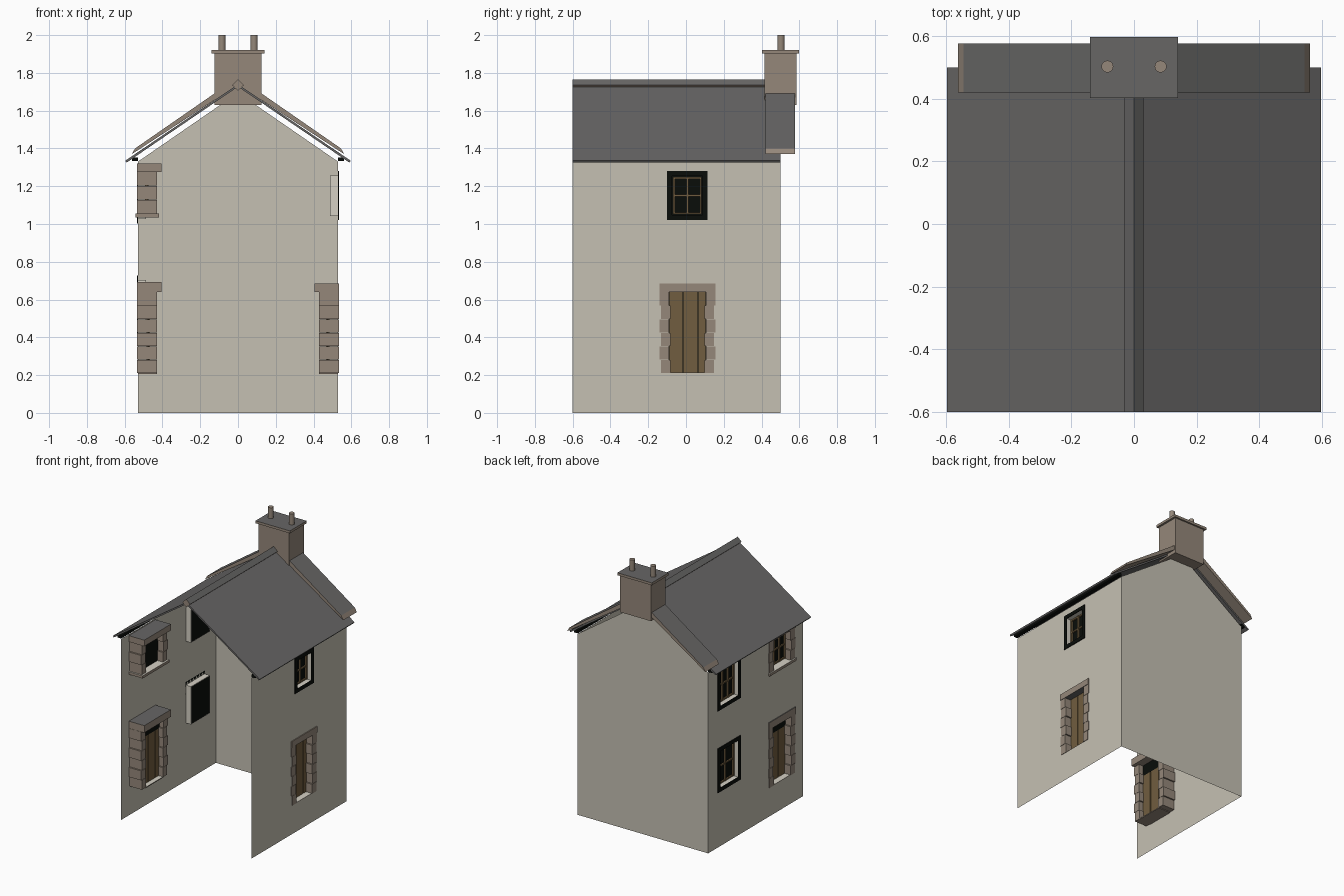
import bpy, bmesh, math
from mathutils import Vector

cube = bpy.data.objects.get("Cube")
if cube:
    bpy.data.objects.remove(cube, do_unlink=True)


def material(name, r, g, b):
    m = bpy.data.materials.new(name)
    m.use_nodes = True
    m.diffuse_color = (r, g, b, 1)
    bsdf = m.node_tree.nodes["Principled BSDF"]
    bsdf.inputs["Base Color"].default_value = (r, g, b, 1)
    bsdf.inputs["Roughness"].default_value = 0.9
    return m


CREAM = material("cream render", 0.56, 0.53, 0.45)
REVEAL = material("pale reveal", 0.66, 0.63, 0.55)
STONE = material("brown stone", 0.30, 0.245, 0.195)
SLATE = material("grey slate", 0.135, 0.132, 0.13)
WOOD = material("brown wood", 0.165, 0.11, 0.05)
BLACK = material("black paint", 0.003, 0.004, 0.003)

WALL_X, FRONT, BACK, EAVE = 0.53, -0.6, 0.5, 1.33


def finish(name, bm, mats, fix_normals=True):
    """Turn a bmesh into an object; a second material goes on upward faces."""
    if fix_normals:
        bmesh.ops.recalc_face_normals(bm, faces=bm.faces)
    bm.normal_update()
    if len(mats) > 1:
        for f in bm.faces:
            f.material_index = int(f.normal.z > 0.5)
    mesh = bpy.data.meshes.new(name)
    bm.to_mesh(mesh)
    bm.free()
    for m in mats:
        mesh.materials.append(m)
    ob = bpy.data.objects.new(name, mesh)
    bpy.context.collection.objects.link(ob)
    return ob


def boxes(name, ranges, *mats):
    """One object from boxes given as (x0, x1, y0, y1, z0, z1)."""
    bm = bmesh.new()
    for x0, x1, y0, y1, z0, z1 in ranges:
        verts = bmesh.ops.create_cube(bm, size=1)["verts"]
        for v in verts:
            v.co = Vector((x1 if v.co.x > 0 else x0,
                           y1 if v.co.y > 0 else y0,
                           z1 if v.co.z > 0 else z0))
    return finish(name, bm, mats)


def wall_boxes(name, side, ranges, *mats):
    """Boxes in a side wall; the first two numbers are depths behind its face."""
    return boxes(name, [(side * (WALL_X - a), side * (WALL_X - b), *rest)
                        for a, b, *rest in ranges], *mats)


def prism(name, profile, y0, y1, *mats):
    """Extrude an x-z outline along y."""
    bm = bmesh.new()
    face = bm.faces.new([bm.verts.new((x, y0, z)) for x, z in profile])
    out = bmesh.ops.extrude_face_region(bm, geom=[face])["geom"]
    bmesh.ops.translate(bm, vec=(0, y1 - y0, 0),
                        verts=[v for v in out if isinstance(v, bmesh.types.BMVert)])
    return finish(name, bm, mats)


def side_wall(name, side, holes):
    """Thin wall sheet with rectangular openings (y0, y1, z0, z1)."""
    ys = sorted({FRONT, BACK, *[v for h in holes for v in h[:2]]})
    zs = sorted({0, EAVE, *[v for h in holes for v in h[2:]]})
    bm = bmesh.new()
    for y0, y1 in zip(ys, ys[1:]):
        for z0, z1 in zip(zs, zs[1:]):
            cy, cz = (y0 + y1) / 2, (z0 + z1) / 2
            if any(a < cy < b and c < cz < d for a, b, c, d in holes):
                continue
            ring = [(y0, z0), (y1, z0), (y1, z1), (y0, z1)][::side]
            bm.faces.new([bm.verts.new((side * WALL_X, y, z)) for y, z in ring])
    bmesh.ops.remove_doubles(bm, verts=bm.verts, dist=0.0001)
    bmesh.ops.dissolve_limit(bm, angle_limit=0.01, verts=bm.verts, edges=bm.edges)
    finish(name, bm, [CREAM], fix_normals=False)


def ring(d0, d1, y0, y1, z0, z1, t):
    """Four boxes lying outside a rectangular opening, t wide."""
    return [(d0, d1, y0 - t, y0, z0 - t, z1 + t), (d0, d1, y1, y1 + t, z0 - t, z1 + t),
            (d0, d1, y0, y1, z0 - t, z0), (d0, d1, y0, y1, z1, z1 + t)]


def glazing(name, side, hole, depth, columns, rows):
    """Dark pane with wooden glazing bars in front of it."""
    y0, y1, z0, z1 = hole
    w = 0.005
    wall_boxes(name + "_pane", side, [(depth, depth + 0.005, *hole)], BLACK)
    bars = []
    for i in range(columns + 1):
        y = y0 + 0.01 + (y1 - y0 - 0.02) * i / columns
        bars.append((depth - 0.012, depth, y - w, y + w, z0 + w, z1 - w))
    for i in range(rows + 1):
        z = z0 + 0.01 + (z1 - z0 - 0.02) * i / rows
        bars.append((depth - 0.01, depth, y0 + w, y1 - w, z - w, z + w))
    wall_boxes(name + "_bars", side, bars, WOOD)


def framed_window(name, side, hole, columns):
    wall_boxes(name + "_frame", side, ring(-0.006, 0, *hole, 0.027), BLACK)
    wall_boxes(name + "_reveal", side, ring(0, 0.042, *hole, 0.004), REVEAL)
    glazing(name, side, hole, 0.037, columns, 2)


def stone_surround(name, side, hole, courses, lintel):
    """Quoined jambs with long and short stones, and a lintel on top."""
    y0, y1, z0, z1 = hole
    step = (z1 - z0) / courses
    jambs = []
    for i in range(courses):
        a, b = z0 + i * step + 0.001, z0 + (i + 1) * step - 0.001
        out, inn = (0.05, 0.0) if i % 2 else (0.042, 0.008)
        jambs += [(-0.004, 0.1, y0 - out, y0 + inn, a, b),
                  (-0.004, 0.1, y1 - inn, y1 + out, a, b)]
    wall_boxes(name + "_jambs", side, jambs, STONE)
    wall_boxes(name + "_lintel", side,
               [(-0.006, 0.125, y0 - 0.05, y1 + 0.05, z1, z1 + lintel)], STONE, SLATE)


def plank_door(name, side, hole, top):
    y0, y1, z0, _ = hole
    cuts = [y0, y0 + (y1 - y0) * 0.38, y0 + (y1 - y0) * 0.79, y1]
    wall_boxes(name + "_planks", side,
               [(0.045, 0.065, a + 0.003, b - 0.003, z0, top)
                for a, b in zip(cuts, cuts[1:])], WOOD)
    wall_boxes(name + "_backing", side, [(0.052, 0.058, y0, y1, z0, top)], BLACK)
    wall_boxes(name + "_threshold", side,
               [(0, 0.1, y0, y1, z0 - 0.004, z0 + 0.003)], STONE, REVEAL)


# Openings
left_door = (-0.09, 0.105, 0.21, 0.64)
left_window = (-0.073, 0.088, 1.047, 1.253)
right_door = (-0.46, -0.25, 0.21, 0.64)
stone_window = (-0.46, -0.25, 1.055, 1.275)
lower_window = (0.155, 0.365, 0.43, 0.70)
upper_window = (0.155, 0.365, 1.03, 1.29)

# Walls
side_wall("left_wall", 1, [left_door, left_window])
side_wall("right_wall", -1, [right_door, stone_window, lower_window, upper_window])
bm = bmesh.new()
gable = [(WALL_X, 0), (-WALL_X, 0), (-WALL_X, EAVE), (0, 1.695), (WALL_X, EAVE)]
bm.faces.new([bm.verts.new((x, BACK, z)) for x, z in gable])
finish("back_wall", bm, [CREAM], fix_normals=False)

# Windows and doors
framed_window("left_window", 1, left_window, 2)
framed_window("lower_right_window", -1, lower_window, 2)
framed_window("upper_right_window", -1, upper_window, 3)
stone_surround("left_door", 1, left_door, 6, 0.045)
plank_door("left_door", 1, left_door, 0.64)
stone_surround("right_door", -1, right_door, 6, 0.052)
plank_door("right_door", -1, right_door, 0.56)
wall_boxes("right_door_transom", -1, [(0.045, 0.065, *right_door[:2], 0.56, 0.64)], BLACK)
stone_surround("stone_window", -1, stone_window, 3, 0.045)
glazing("stone_window", -1, stone_window, 0.05, 3, 2)
wall_boxes("stone_window_sill", -1,
           [(-0.012, 0.112, -0.51, -0.2, 1.035, 1.055)], STONE, REVEAL)

# Roof, ridge and gutters
half = [(0.597, 1.335), (0.59, 1.325)]
prism("roof", [(0, 1.74), *half, (0, 1.727), *[(-x, z) for x, z in half[::-1]]],
      FRONT, BACK, SLATE)
prism("ridge", [(0, 1.765), (0.031, 1.735), (0, 1.705), (-0.031, 1.735)],
      FRONT - 0.001, 0.45, STONE, SLATE)
for side, label in ((1, "left"), (-1, "right")):
    wall_boxes(label + "_gutter", side, [(-0.03, 0, FRONT, BACK, 1.333, 1.353)], BLACK)
    prism(label + "_coping",
          [(side * x, z) for x, z in
           ((0.562, 1.37), (0.545, 1.40), (0.1, 1.708), (0.1, 1.672))],
          0.42, 0.577, STONE, SLATE)

# Chimney
boxes("chimney_stack", [(-0.125, 0.125, 0.415, 0.585, 1.63, 1.905)], STONE)
boxes("chimney_cap", [(-0.14, 0.14, 0.403, 0.597, 1.902, 1.92)], STONE, SLATE)
for x, label in ((-0.085, "right"), (0.085, "left")):
    bpy.ops.mesh.primitive_cylinder_add(vertices=20, radius=0.019, depth=0.085,
                                        location=(x, 0.503, 1.9575))
    pot = bpy.context.object
    pot.name = label + "_chimney_pot"
    pot.data.materials.append(STONE)
    bpy.ops.object.shade_smooth_by_angle(angle=math.radians(40))
